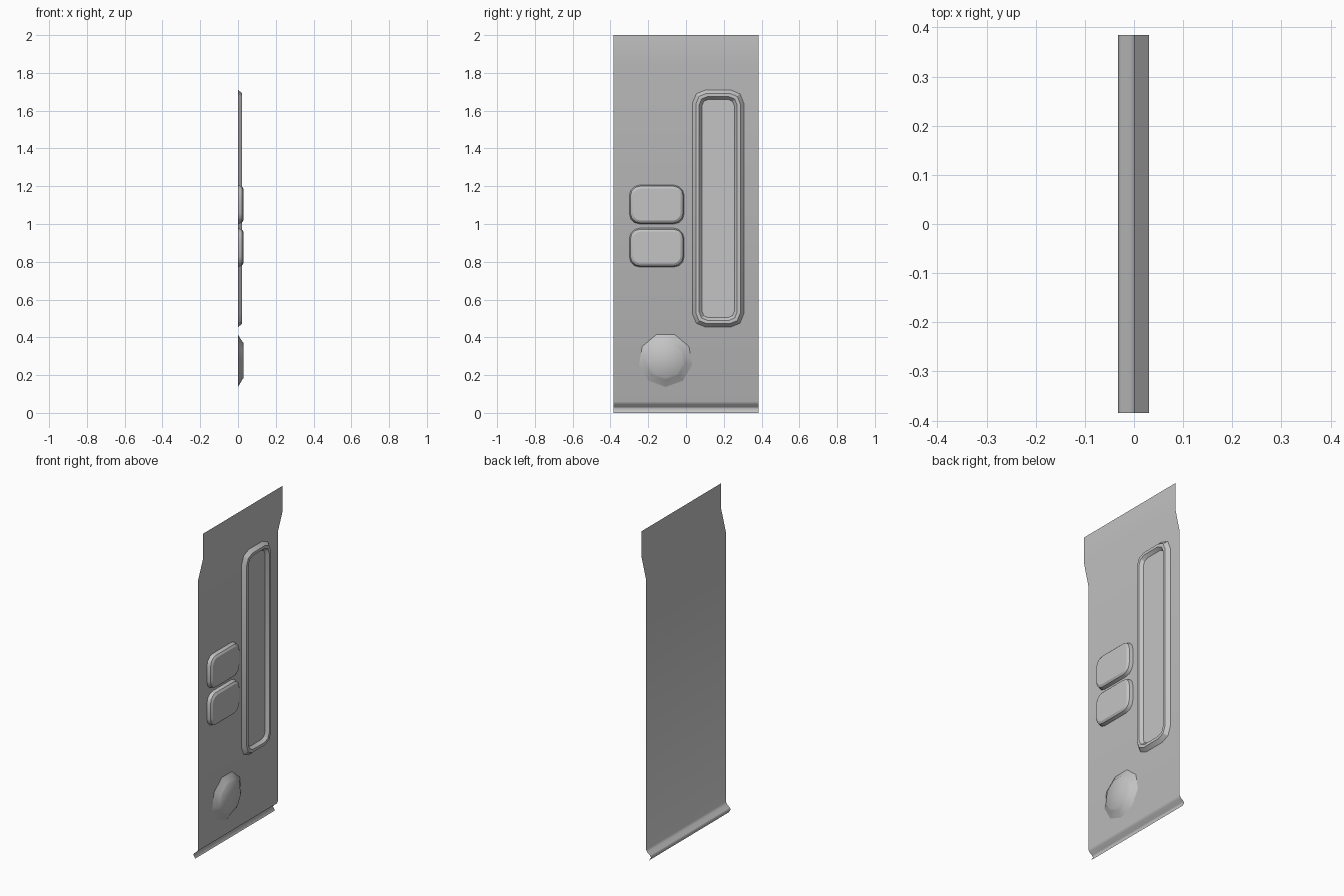
import bpy
import bmesh
from math import cos, sin, pi, radians

cube = bpy.data.objects.get("Cube")
if cube:
    bpy.data.objects.remove(cube, do_unlink=True)

GREY = (0.55, 0.55, 0.55, 1.0)
metal = bpy.data.materials.new("plain_grey")
metal.use_nodes = True
metal.diffuse_color = GREY
metal.node_tree.nodes["Principled BSDF"].inputs["Base Color"].default_value = GREY


def finish(name, bm, angle):
    """Turn a bmesh into a shaded object."""
    mesh = bpy.data.meshes.new(name)
    bm.to_mesh(mesh)
    bm.free()
    mesh.materials.append(metal)
    obj = bpy.data.objects.new(name, mesh)
    bpy.context.collection.objects.link(obj)
    bpy.ops.object.select_all(action="DESELECT")
    obj.select_set(True)
    bpy.context.view_layer.objects.active = obj
    bpy.ops.object.shade_smooth_by_angle(angle=radians(angle))
    return obj


def rounded_loop(cy, cz, width, height, radius, steps):
    """Counter-clockwise rounded rectangle, seen from +x."""
    points = []
    corners = [(1, 1), (-1, 1), (-1, -1), (1, -1)]
    for i, (sy, sz) in enumerate(corners):
        oy = cy + sy * (width / 2 - radius)
        oz = cz + sz * (height / 2 - radius)
        for s in range(steps + 1):
            a = (i + s / steps) * pi / 2
            points.append((oy + radius * cos(a), oz + radius * sin(a)))
    return points


def loft(name, loops, angle):
    """Bridge (x, outline) loops from the base outward and cap the last one."""
    bm = bmesh.new()
    rings = [[bm.verts.new((x, y, z)) for y, z in outline] for x, outline in loops]
    for low, high in zip(rings, rings[1:]):
        n = len(low)
        for i in range(n):
            j = (i + 1) % n
            bm.faces.new((low[i], low[j], high[j], high[i]))
    bm.faces.new(rings[-1])
    return finish(name, bm, angle)


def raised_pad(name, cy, cz, width, height, radius, steps, profile):
    """Rounded pad; profile holds (x, inset) pairs."""
    loops = [(x, rounded_loop(cy, cz, width - 2 * d, height - 2 * d,
                              max(radius - d * 0.7, 0.015), steps)) for x, d in profile]
    return loft(name, loops, 30)


# Bent sheet with a stepped top and a rolled lip at the bottom
SHEET = [(-0.02, 0), (-0.033, 0.022), (-0.026, 0.032), (-0.008, 0.046), (0, 0.06),
         (0, 1.71), (0.031, 1.84), (0.031, 2)]
bm = bmesh.new()
rows = [[bm.verts.new((x, y, z)) for y in (-0.385, 0.385)] for x, z in SHEET]
for a, b in zip(rows, rows[1:]):
    bm.faces.new((a[0], a[1], b[1], b[0]))
finish("panel_sheet", bm, 80)

# Long raised frame with a sunken floor
raised_pad("long_slot_frame", 0.17, 1.082, 0.272, 1.256, 0.07, 2,
           [(0, 0), (0.022, 0.018), (0.022, 0.035), (0.004, 0.05)])

# Two push buttons
for name, z in (("upper_button", 1.103), ("lower_button", 0.875)):
    raised_pad(name, -0.155, z, 0.29, 0.206, 0.055, 3,
               [(0, 0), (0.02, 0.006), (0.028, 0.018)])

# Nine-sided knob
SIDES = 9
knob = []
for x, r in ((0, 0.143), (0.022, 0.105), (0.029, 0.096)):
    angles = [2 * pi * i / SIDES - pi / 2 for i in range(SIDES)]
    knob.append((x, [(-0.108 + r * cos(a), 0.28 + r * sin(a)) for a in angles]))
loft("round_knob", knob, 42)
